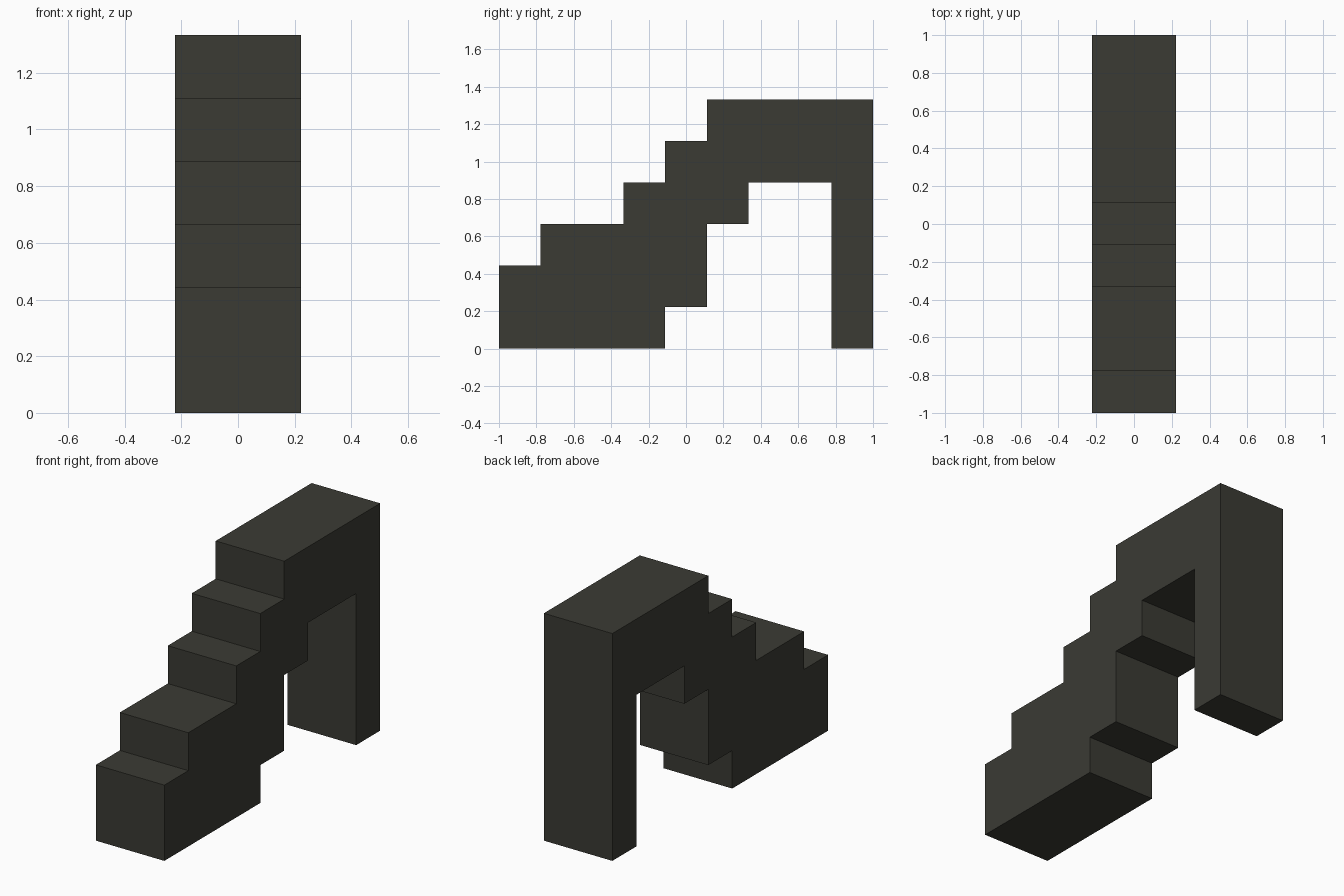
import bpy
import bmesh

if "Cube" in bpy.data.objects:
    bpy.data.objects.remove(bpy.data.objects["Cube"])

U = 2 / 9            # one block of the grid
HALF_WIDTH = U       # staircase is two blocks wide

# Dark stone colour
stone = bpy.data.materials.new("dark stone")
stone.diffuse_color = (0.043, 0.043, 0.034, 1)
stone.use_nodes = True
stone.node_tree.nodes["Principled BSDF"].inputs["Base Color"].default_value = stone.diffuse_color

# Side profile in blocks (y from the front, z from the ground)
profile = [
    (0, 0), (4, 0), (4, 1), (5, 1), (5, 3), (6, 3), (6, 4), (8, 4), (8, 0),  # underside
    (9, 0), (9, 6), (5, 6), (5, 5), (4, 5), (4, 4), (3, 4), (3, 3),          # back and steps
    (1, 3), (1, 2), (0, 2),
]

# Extrude the profile across the width
bm = bmesh.new()
side = bm.faces.new([bm.verts.new((-HALF_WIDTH, -1 + y * U, z * U)) for y, z in profile])
extruded = bmesh.ops.extrude_face_region(bm, geom=[side], use_keep_orig=True)
moved = [g for g in extruded["geom"] if isinstance(g, bmesh.types.BMVert)]
bmesh.ops.translate(bm, vec=(2 * HALF_WIDTH, 0, 0), verts=moved)
bmesh.ops.recalc_face_normals(bm, faces=bm.faces[:])

mesh = bpy.data.meshes.new("staircase")
bm.to_mesh(mesh)
bm.free()
mesh.materials.append(stone)
bpy.context.collection.objects.link(bpy.data.objects.new("staircase", mesh))
